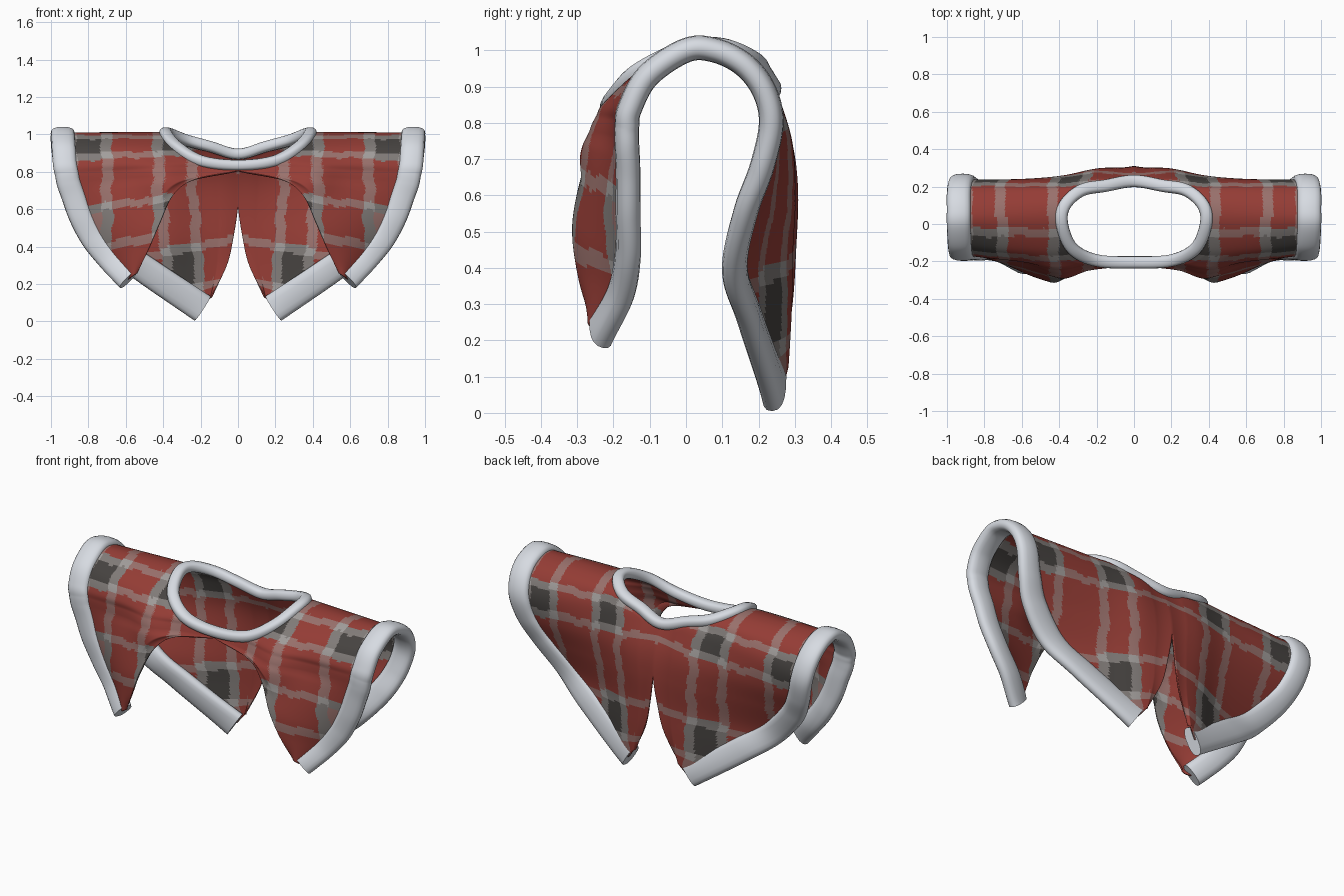
import bpy, bmesh
from math import sin, cos, exp, pi, copysign
from mathutils import Vector

if "Cube" in bpy.data.objects:
    bpy.data.objects.remove(bpy.data.objects["Cube"])


def material(name, rgb):
    m = bpy.data.materials.new(name)
    m.use_nodes = True
    m.diffuse_color = (*rgb, 1)
    bsdf = m.node_tree.nodes["Principled BSDF"]
    bsdf.inputs["Base Color"].default_value = (*rgb, 1)
    bsdf.inputs["Roughness"].default_value = 0.8
    return m


RED, STRIPE, GREY, PALE, DARK = range(5)
cloth_colours = [
    material("brick_red", (.30, .046, .036)),
    material("dusty_stripe", (.32, .165, .15)),
    material("plaid_grey", (.22, .20, .19)),
    material("pale_crossing", (.36, .34, .33)),
    material("charcoal", (.062, .056, .052)),
]
trim_white = material("soft_white", (.68, .71, .76))


def spline(points, steps, closed=False):
    """Catmull-Rom curve through the points."""
    p = [Vector(q) for q in points]
    n = len(p)
    if closed:
        get = lambda i: p[i % n]
    else:
        get = lambda i: p[max(0, min(n - 1, i))]
    out = []
    for i in range(n if closed else n - 1):
        a, b, c, d = (get(i + k) for k in (-1, 0, 1, 2))
        for s in range(steps):
            t = s / steps
            out.append(.5 * (2 * b + (c - a) * t + (2 * a - 5 * b + 4 * c - d) * t ** 2
                             + (3 * b - a - 3 * c + d) * t ** 3))
    if not closed:
        out.append(p[-1].copy())
    return out


def make_object(name, bm, materials, mirror=False):
    bmesh.ops.recalc_face_normals(bm, faces=bm.faces)
    mesh = bpy.data.meshes.new(name)
    for f in bm.faces:
        f.smooth = True
    bm.to_mesh(mesh)
    bm.free()
    for m in materials:
        mesh.materials.append(m)
    ob = bpy.data.objects.new(name, mesh)
    bpy.context.collection.objects.link(ob)
    if mirror:
        mod = ob.modifiers.new("Mirror", 'MIRROR')
        mod.use_clip = True
        mod.merge_threshold = .0005
    return ob


def sweep(name, path, sides, widths, half_t, closed=False, mirror=False):
    """Rounded band along a path; sides give the direction of its width."""
    bm = bmesh.new()
    n, seg, rings = len(path), 16, []
    for i, c in enumerate(path):
        if closed:
            tan = path[(i + 1) % n] - path[i - 1]
        else:
            tan = path[min(i + 1, n - 1)] - path[max(i - 1, 0)]
        tan.normalize()
        d = (sides[i] - tan * sides[i].dot(tan)).normalized()
        up = tan.cross(d)
        ring = []
        for k in range(seg):
            ca, sa = cos(2 * pi * k / seg), sin(2 * pi * k / seg)
            ring.append(bm.verts.new(c + d * widths[i] * copysign(abs(ca) ** .8, ca)
                                     + up * half_t * copysign(abs(sa) ** .8, sa)))
        rings.append(ring)
    for i in range(n if closed else n - 1):
        a, b = rings[i], rings[(i + 1) % n]
        for k in range(seg):
            j = (k + 1) % seg
            bm.faces.new((a[k], a[j], b[j], b[k]))
    caps = [] if closed else [bm.faces.new(rings[0]), bm.faces.new(rings[-1])]
    for e in {e for f in caps for e in f.edges}:
        e.smooth = False
    return make_object(name, bm, [trim_white], mirror)


# Half of the neck opening, front centre to back centre
neck = [(0, -.205, .835), (.2, -.195, .86), (.33, -.13, .935), (.385, 0, 1.0),
        (.37, .1, 1.005), (.28, .18, .97), (.15, .205, .935), (0, .23, .895)]
# Inner edge of the left half: front tip, neck, back seam, back slit
inner = [(.54, -.26, .26), (.48, -.295, .38), (.42, -.31, .52), (.35, -.28, .67),
         (.24, -.245, .755), (0, -.22, .805), *neck,
         (0, .285, .76), (0, .305, .62), (.025, .3, .45), (.06, .29, .3), (.14, .265, .135)]
# Outer edge of the left half, row by row with the inner edge
outer = [(.585, -.235, .225), (.685, -.18, .33), (.775, -.16, .44), (.84, -.16, .56),
         (.88, -.16, .67), (.905, -.163, .74), (.915, -.163, .79), (.925, -.155, .84),
         (.932, -.105, .93), (.937, 0, 1.0), (.937, .08, 1.0), (.937, .16, .96),
         (.93, .215, .89), (.915, .235, .8), (.88, .21, .68), (.81, .165, .555),
         (.665, .135, .4), (.48, .175, .265), (.19, .243, .07)]


# Plaid: blocks across and down, edged by thin stripes
FRONT_COLUMNS = [(.28, .395), (.73, .86)]
BACK_COLUMNS = [(.24, .355), (.69, .81)]
FRONT_ROWS = [(.08, .195), (.53, .70)]
BACK_ROWS = [(.16, .28), (.72, .89)]


def band(value, blocks, edge):
    for lo, hi in blocks:
        if lo <= value <= hi:
            return 2
        if lo - edge < value < hi + edge:
            return 1
    return 0


def plaid(c):
    front = c.y < .04
    drop = 1 - c.z + .5 * abs(c.y - .04)
    u = c.x + .006 * sin(25 * c.z) + .004 * sin(60 * c.z)
    v = drop + .006 * sin(22 * c.x) + .004 * sin(55 * c.x)
    if front:
        across, down = band(u, FRONT_COLUMNS, .06), band(v, FRONT_ROWS, .045)
    else:
        # The back weave leans in towards the hem
        across = band(u - .075 * (c.z - .3), BACK_COLUMNS, .055)
        down = band(v - .05 * c.x, BACK_ROWS, .045)
    # The low front blocks sit only beside the opening
    if front and drop > .4 and c.x > .5 and across == down == 2:
        return STRIPE
    if across == down:
        return (RED, PALE, DARK)[across]
    if across and down:
        return GREY
    return STRIPE if 1 in (across, down) else RED


def puff(p, t):
    """Fullness of the cloth: a fold on the chest and a slight back bulge."""
    if p.y > .03:
        return .02 * exp(-((p.x - .2) / .13) ** 2) * min(1, 8 * t) * min(1, (p.y - .03) / .2)
    fold = exp(-((p.x - .4) / .13) ** 2 - ((p.z - .77) / .1) ** 2)
    return -(.018 * sin(pi * t) + .05 * fold * min(1, 8 * t)) * min(1, (.03 - p.y) / .2)


# Draped cloth
STEPS, COLS = 10, 96
rim_in, rim_out = spline(inner, STEPS), spline(outer, STEPS)
for v in rim_in:
    v.x = max(v.x, 0)
bm = bmesh.new()
grid = []
for a, b in zip(rim_in, rim_out):
    line = []
    for k in range(COLS + 1):
        t = k / COLS
        p = a.lerp(b, t)
        p.y += puff(p, t)
        line.append(bm.verts.new(p))
    grid.append(line)
for r0, r1 in zip(grid, grid[1:]):
    for k in range(COLS):
        f = bm.faces.new((r0[k], r0[k + 1], r1[k + 1], r1[k]))
        f.material_index = plaid(f.calc_center_median())
cloth = make_object("plaid_cape", bm, cloth_colours, mirror=True)
thick = cloth.modifiers.new("Thickness", 'SOLIDIFY')
thick.thickness = .008
thick.offset = 0

# Side trims, facing front and back, wider at the back hem
across = [Vector((a.x - b.x, .3 * (a.y - b.y), a.z - b.z)) for a, b in zip(rim_in, rim_out)]
last = len(rim_out) - 1
widths = [.064 + .014 * max(0, 4 * i / last - 3) for i in range(last + 1)]
sweep("side_trim", rim_out, across, widths, .034, mirror=True)

# Neck trim
loop = neck + [(-x, y, z) for x, y, z in neck[-2:0:-1]]
ring = spline(loop, 8, closed=True)
sweep("neck_trim", ring, [Vector((p.x, p.y - .02, 0)) for p in ring],
      [.033] * len(ring), .029, closed=True)
